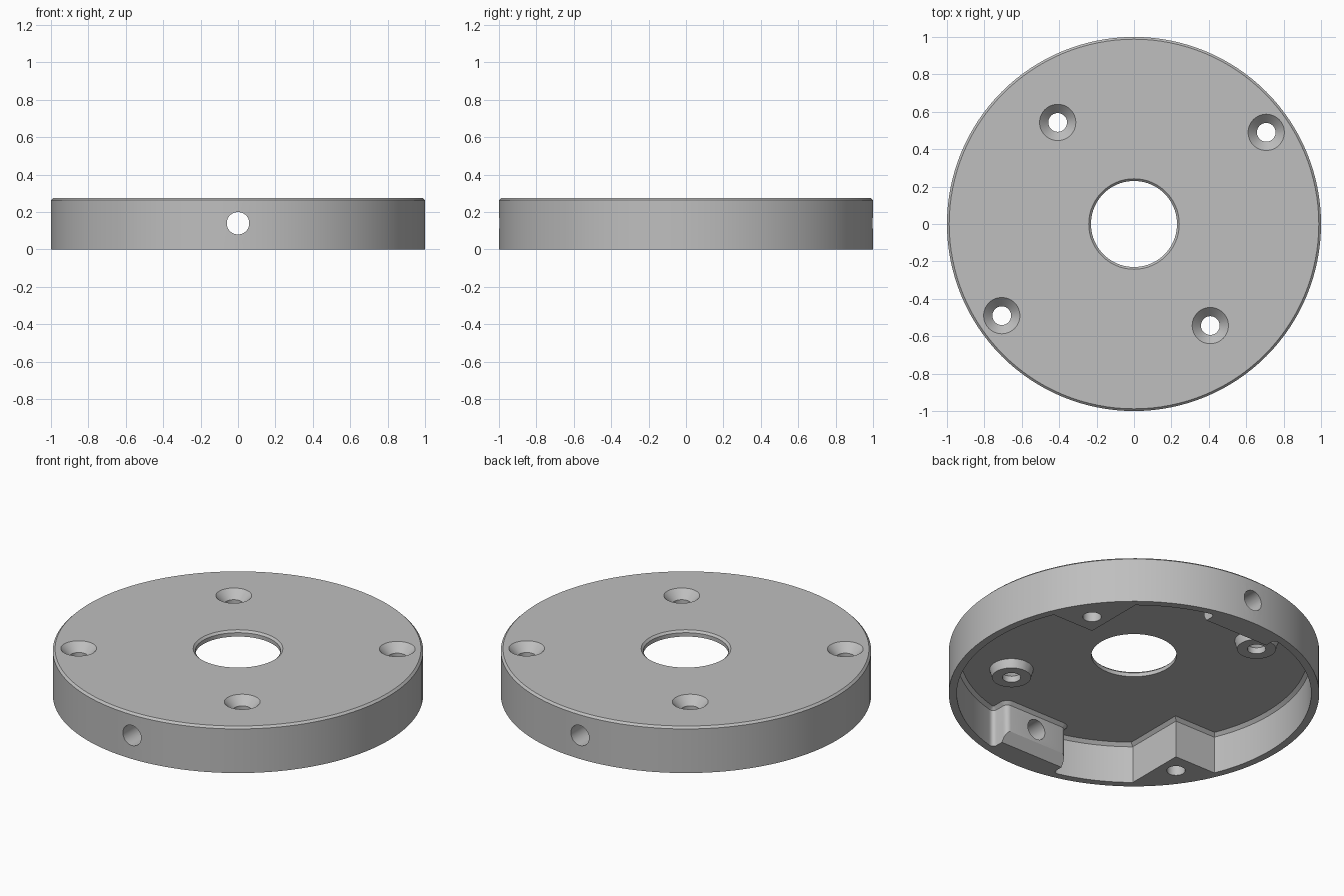
import bpy, bmesh, math
from mathutils import Vector

cube = bpy.data.objects.get("Cube")
if cube:
    bpy.data.objects.remove(cube, do_unlink=True)

HEIGHT, ROOF, RIM = 0.275, 0.24, 0.957
PAD_X, PAD_Y = 0.21, 0.82          # flat pads behind the side holes
CORNER_X, CORNER_Y = 0.61, 0.375   # solid corners around two screws
CORNER_SCREWS = [(0.707, 0.49), (-0.707, -0.49)]
BOSS_SCREWS = [(0.408, -0.543), (-0.408, 0.543)]

grey = bpy.data.materials.new("plain grey")
grey.use_nodes = True
colour = (0.52, 0.52, 0.52, 1)
grey.diffuse_color = colour
grey.node_tree.nodes["Principled BSDF"].inputs["Base Color"].default_value = colour


def add_object(name, bm):
    bmesh.ops.recalc_face_normals(bm, faces=bm.faces)
    mesh = bpy.data.meshes.new(name)
    bm.to_mesh(mesh)
    bm.free()
    mesh.materials.append(grey)
    obj = bpy.data.objects.new(name, mesh)
    bpy.context.collection.objects.link(obj)
    return obj


def stack(name, rings, sides, centre=(0, 0)):
    """Solid of revolution from (radius, z) rings, capped at both ends."""
    bm = bmesh.new()
    loops = []
    for r, z in rings:
        loops.append([bm.verts.new((centre[0] + r * math.cos(math.tau * i / sides),
                                    centre[1] + r * math.sin(math.tau * i / sides), z))
                      for i in range(sides)])
    for a, b in zip(loops, loops[1:]):
        for i in range(sides):
            j = (i + 1) % sides
            bm.faces.new((a[i], a[j], b[j], b[i]))
    bm.faces.new(loops[0])
    bm.faces.new(loops[-1])
    return add_object(name, bm)


def prism(bm, points, offset):
    """Extrude a closed outline along an offset."""
    face = bm.faces.new([bm.verts.new(p) for p in points])
    new = bmesh.ops.extrude_face_region(bm, geom=[face])["geom"]
    bmesh.ops.translate(bm, vec=offset, verts=[g for g in new if isinstance(g, bmesh.types.BMVert)])


def combine(target, other, operation):
    mod = target.modifiers.new(operation.lower(), 'BOOLEAN')
    mod.operation, mod.solver, mod.object = operation, 'EXACT', other
    bpy.context.view_layer.objects.active = target
    bpy.ops.object.modifier_apply(modifier=mod.name)
    bpy.data.objects.remove(other, do_unlink=True)


def arc(start, end, steps):
    return [(RIM * math.cos(start + (end - start) * i / steps),
             RIM * math.sin(start + (end - start) * i / steps)) for i in range(steps + 1)]


# Disc with a chamfered top edge
c = 0.012
disc = stack("base_disc", [(1, 0), (1, HEIGHT - c), (1 - c, HEIGHT)], 128)

# Pocket outline: half of it, then the same half turned around
pad = math.acos(PAD_X / RIM)
half = [(PAD_X, -PAD_Y)]
half += arc(-pad, math.asin(CORNER_Y / RIM), 40)
half += [(CORNER_X, CORNER_Y)]
half += arc(math.acos(CORNER_X / RIM), pad, 12)
half += [(PAD_X, PAD_Y)]
outline = half + [(-x, -y) for x, y in half]

# Pocket cutter with rounded pad corners and a chamfered roof edge
bm = bmesh.new()
prism(bm, [(x, y, -0.1) for x, y in outline], Vector((0, 0, ROOF + 0.1)))
upright = [e for e in bm.edges
           if abs(e.verts[0].co.z - e.verts[1].co.z) > 0.1
           and abs(abs(e.verts[0].co.x) - PAD_X) < 0.001]
bmesh.ops.bevel(bm, geom=upright, offset=0.03, offset_type='OFFSET', segments=5,
                profile=0.5, affect='EDGES')
roof = [e for e in bm.edges if all(v.co.z > ROOF - 0.001 for v in e.verts)]
bmesh.ops.bevel(bm, geom=roof, offset=0.018, offset_type='OFFSET', segments=1,
                profile=0.5, affect='EDGES')
combine(disc, add_object("pocket_cutter", bm), 'DIFFERENCE')

# Sloped undercut below each pad
for side in (-1, 1):
    bm = bmesh.new()
    section = [(0.80, 0.09), (0.873, -0.02), (0.80, -0.02)]
    prism(bm, [(-0.25, side * y, z) for y, z in section], Vector((0.5, 0, 0)))
    combine(disc, add_object("undercut_cutter", bm), 'DIFFERENCE')

# Screw bosses under the roof
for spot in BOSS_SCREWS:
    combine(disc, stack("screw_boss", [(0.105, 0.19), (0.118, ROOF), (0.118, ROOF + 0.015)],
                        48, spot), 'UNION')

# Countersunk screw holes
for spot in CORNER_SCREWS + BOSS_SCREWS:
    combine(disc, stack("screw_cutter", [(0.05, -0.1), (0.05, HEIGHT - 0.048),
                                         (0.097, HEIGHT), (0.097, HEIGHT + 0.1)],
                        48, spot), 'DIFFERENCE')

# Centre hole with a chamfered top edge
combine(disc, stack("centre_cutter", [(0.23, -0.1), (0.23, HEIGHT - c),
                                      (0.23 + c, HEIGHT), (0.23 + c, HEIGHT + 0.1)], 96),
        'DIFFERENCE')

# Side hole running front to back
bore = stack("side_hole_cutter", [(0.06, -1.2), (0.06, 1.2)], 48)
for v in bore.data.vertices:
    x, y, z = v.co
    v.co = (x, z, 0.14 - y)
combine(disc, bore, 'DIFFERENCE')

# Smooth round walls, sharp edges
bpy.ops.object.select_all(action='DESELECT')
disc.select_set(True)
bpy.context.view_layer.objects.active = disc
bpy.ops.object.shade_smooth_by_angle(angle=math.radians(25))
